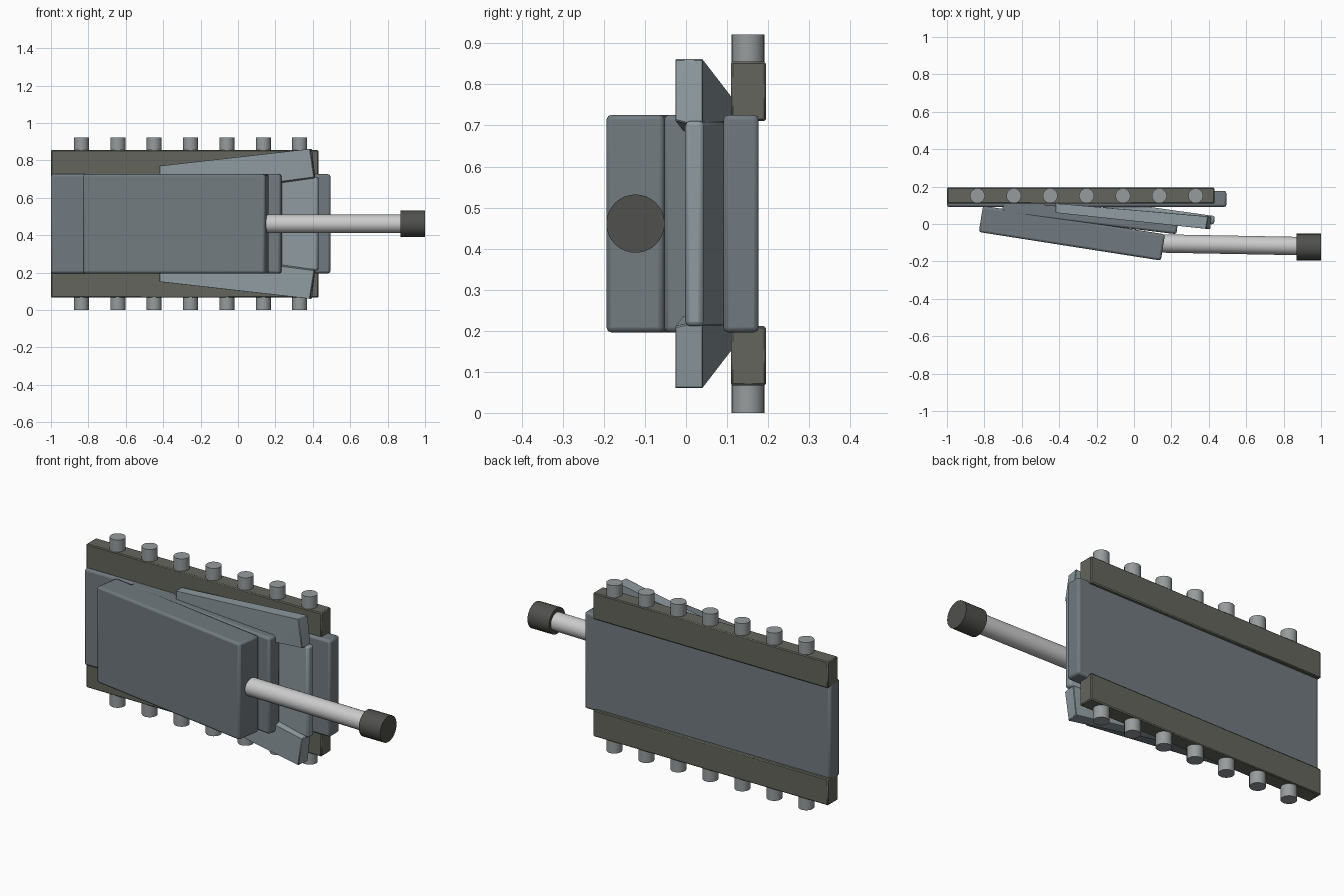
import bpy, bmesh, math
from mathutils import Vector

if "Cube" in bpy.data.objects:
    bpy.data.objects.remove(bpy.data.objects["Cube"])


def material(name, rgb):
    m = bpy.data.materials.new(name)
    m.diffuse_color = (*rgb, 1)
    m.use_nodes = True
    m.node_tree.nodes["Principled BSDF"].inputs["Base Color"].default_value = m.diffuse_color
    return m


STEEL = material("blue_grey", (0.165, 0.195, 0.215))
LIGHT = material("pale_blue_grey", (0.27, 0.325, 0.35))
RUBBER = material("dark_brown_grey", (0.13, 0.13, 0.11))
WHEEL = material("wheel_grey", (0.31, 0.33, 0.335))
METAL = material("light_metal", (0.72, 0.72, 0.71))
DARK = material("dark_metal", (0.08, 0.08, 0.075))
MID_Z = 0.461


def bevel(ob, width, segments=2):
    if width:
        m = ob.modifiers.new("bevel", 'BEVEL')
        m.width, m.segments = width, segments
        m.limit_method = 'ANGLE'
    bpy.context.view_layer.objects.active = ob
    bpy.ops.object.select_all(action='DESELECT')
    ob.select_set(True)
    bpy.ops.object.shade_smooth_by_angle(angle=math.radians(35))


def box(name, centre, size, mat, angle=0, width=0.01, segments=2):
    bpy.ops.mesh.primitive_cube_add(size=1, location=centre)
    ob = bpy.context.object
    ob.name, ob.scale = name, size
    bpy.ops.object.transform_apply(location=False, rotation=False, scale=True)
    ob.rotation_euler.z = math.radians(angle)
    ob.data.materials.append(mat)
    bevel(ob, width, segments)
    return ob


def rod(name, a, b, radius, mat, sides=32):
    a, b = Vector(a), Vector(b)
    bpy.ops.mesh.primitive_cylinder_add(vertices=sides, radius=radius,
                                        depth=(b - a).length, location=(a + b) / 2)
    ob = bpy.context.object
    ob.name = name
    ob.rotation_euler = (b - a).to_track_quat('Z', 'Y').to_euler()
    ob.data.materials.append(mat)
    bevel(ob, 0)
    return ob


# Hull plate and the sloping plates stacked on it
box("hull", (-0.253, 0.134, MID_Z), (1.494, 0.086, 0.53), STEEL, width=0.012)
box("front_plate", (0.133, 0.061, MID_Z), (0.60, 0.046, 0.50), LIGHT, -8, 0.012)
box("upper_hull", (-0.235, 0.041, MID_Z), (0.94, 0.08, 0.53), STEEL, -6.8, 0.012)

# Turret
box("turret", (-0.332, -0.049, MID_Z), (0.985, 0.142, 0.53), STEEL, -8.9, 0.012)

# Gun
rod("gun_barrel", (0.08, -0.103, MID_Z), (0.89, -0.118, MID_Z), 0.049, METAL)
rod("muzzle", (0.87, -0.123, MID_Z), (1.0, -0.123, MID_Z), 0.071, DARK)

for side, label in ((1, "upper"), (-1, "lower")):
    # Track
    box(label + "_track", (-0.285, 0.152, MID_Z + side * 0.322),
        (1.43, 0.086, 0.145), RUBBER, width=0.005, segments=1)

    # Wheel stubs
    for i in range(7):
        x = -0.837 + i * 0.1945
        rod(f"{label}_wheel_{i + 1}", (x, 0.151, MID_Z + side * 0.35),
            (x, 0.151, MID_Z + side * 0.461), 0.04, WHEEL, 24)

    # Sloping fender
    bm = bmesh.new()
    for x, y, h in ((-0.42, 0.06, 0.31), (-0.42, 0.11, 0.31),
                    (-0.42, 0.06, 0.14), (-0.42, 0.11, 0.14),
                    (0.385, -0.026, 0.401), (0.395, 0.04, 0.401),
                    (0.408, -0.026, 0.25), (0.414, 0.04, 0.235)):
        bm.verts.new((x, y, MID_Z + side * h))
    bmesh.ops.convex_hull(bm, input=bm.verts)
    bmesh.ops.recalc_face_normals(bm, faces=bm.faces)
    me = bpy.data.meshes.new(label + "_fender")
    bm.to_mesh(me)
    bm.free()
    fender = bpy.data.objects.new(label + "_fender", me)
    bpy.context.collection.objects.link(fender)
    me.materials.append(LIGHT)
    bevel(fender, 0.003, 1)
